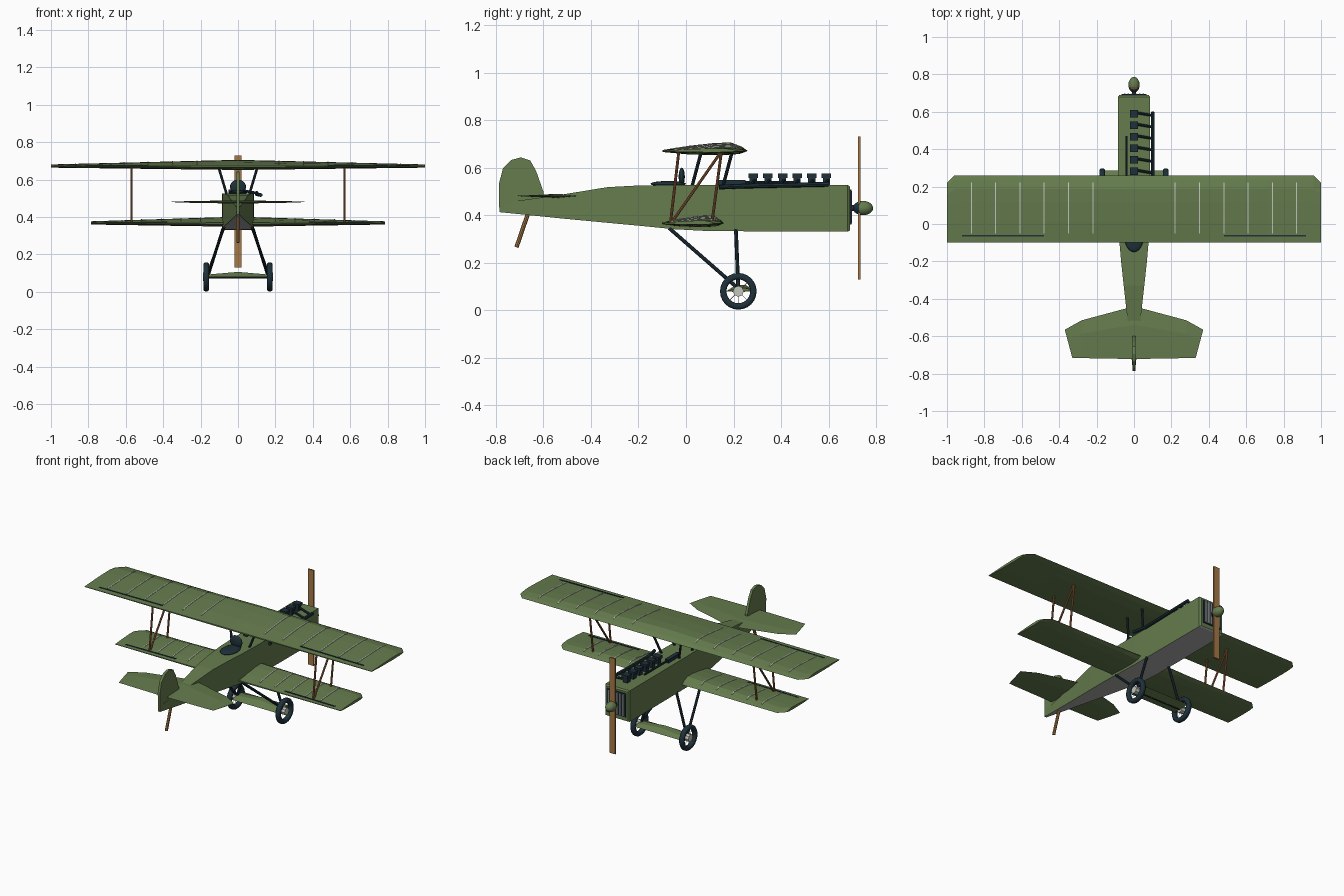
import bpy, bmesh, math
from mathutils import Vector

if "Cube" in bpy.data.objects:
    bpy.data.objects.remove(bpy.data.objects["Cube"], do_unlink=True)


def material(name, rgb):
    m = bpy.data.materials.new(name)
    m.use_nodes = True
    m.diffuse_color = (*rgb, 1)
    m.node_tree.nodes["Principled BSDF"].inputs["Base Color"].default_value = (*rgb, 1)
    return m


GREEN = material("olive green", (0.13, 0.20, 0.075))
GREY = material("grey", (0.43, 0.43, 0.42))
PALE = material("pale metal", (0.55, 0.57, 0.52))
DARK = material("dark metal", (0.013, 0.03, 0.042))
WOOD = material("light wood", (0.38, 0.19, 0.06))
STRUT = material("strut wood", (0.28, 0.11, 0.04))


def finish(name, bm, mat, smooth=False):
    bmesh.ops.recalc_face_normals(bm, faces=bm.faces)
    me = bpy.data.meshes.new(name)
    bm.to_mesh(me)
    bm.free()
    me.materials.append(mat)
    ob = bpy.data.objects.new(name, me)
    bpy.context.collection.objects.link(ob)
    if smooth:
        me.polygons.foreach_set("use_smooth", [True] * len(me.polygons))
    return ob


def loft(name, rings, mat):
    """Skin a row of equal rings of points and close both ends."""
    bm = bmesh.new()
    vs = [[bm.verts.new(p) for p in ring] for ring in rings]
    n = len(vs[0])
    for a, b in zip(vs, vs[1:]):
        for i in range(n):
            j = (i + 1) % n
            bm.faces.new((a[i], a[j], b[j], b[i]))
    bm.faces.new(vs[0])
    bm.faces.new(vs[-1])
    return finish(name, bm, mat)


def box(name, lo, hi, mat):
    return loft(name, [[(x, lo[1], lo[2]), (x, hi[1], lo[2]), (x, hi[1], hi[2]), (x, lo[1], hi[2])]
                       for x in (lo[0], hi[0])], mat)


def rod(name, a, b, r, mat, sides=8):
    a, b = Vector(a), Vector(b)
    bm = bmesh.new()
    bmesh.ops.create_cone(bm, cap_ends=True, segments=sides, radius1=r, radius2=r, depth=(b - a).length)
    bm.transform((b - a).to_track_quat("Z", "Y").to_matrix().to_4x4())
    bmesh.ops.translate(bm, verts=bm.verts, vec=(a + b) / 2)
    return finish(name, bm, mat)


def ball(name, centre, size, mat, sides=16):
    bm = bmesh.new()
    bmesh.ops.create_uvsphere(bm, u_segments=sides, v_segments=10, radius=1)
    bmesh.ops.scale(bm, verts=bm.verts, vec=size)
    bmesh.ops.translate(bm, verts=bm.verts, vec=centre)
    return finish(name, bm, mat, True)


# Fuselage: y, half width, bottom, top; grey belly
stations = [(-0.785, 0.006, 0.413, 0.45), (-0.52, 0.034, 0.386, 0.487), (-0.33, 0.055, 0.368, 0.518),
            (-0.2, 0.069, 0.356, 0.525), (-0.05, 0.082, 0.341, 0.527), (0.1, 0.085, 0.333, 0.527),
            (0.68, 0.085, 0.331, 0.527), (0.69, 0.078, 0.336, 0.52)]
fuselage = loft("fuselage", [[(-w, y, lo), (w, y, lo), (w, y, hi), (-w, y, hi)]
                             for y, w, lo, hi in stations], GREEN)
fuselage.data.materials.append(GREY)
for f in fuselage.data.polygons:
    if f.normal.z < -0.7:
        f.material_index = 1

# Wings: aerofoil in chord fraction from the trailing edge, and height
TOP = [(0, 0.12), (0.3, 0.6), (0.6, 0.93), (0.8, 1), (0.93, 0.5), (1, 0)]
FOIL = TOP + [(0.9, -0.35), (0.7, -0.5), (0.3, -0.4), (0, -0.12)]


def wing(name, span, back, front, z0, ribs, aileron):
    chord = front - back

    def thickness(x):
        return 0.036 * (1 - 0.68 * abs(x) / span)

    def top(x, t):
        for (t0, h0), (t1, h1) in zip(TOP, TOP[1:]):
            if t <= t1:
                return z0 + thickness(x) * (h0 + (h1 - h0) * (t - t0) / (t1 - t0))

    def section(x):
        c = chord - (0.04 if abs(x) == span else 0)
        return [(x, back + c * t, z0 + thickness(x) * h) for t, h in FOIL]

    cuts = [span, span - 0.04, span * 0.72, span * 0.48, span * 0.24]
    loft(name, [section(x) for x in [-c for c in cuts] + [0] + cuts[::-1]], GREEN)

    def strip(label, points, du, dv, mat):
        loft(label, [[(x + sx * du, back + chord * t + sx * dv, top(x, t) + dz)
                      for sx, dz in ((-1, -0.003), (1, -0.003), (1, 0.0025), (-1, 0.0025))]
                     for x, t in points], mat)

    for side in (-1, 1):
        for x in ribs:
            strip(name + "_rib", [(side * x, t) for t in (0.13, 0.3, 0.6, 0.8, 0.89)], 0.0028, 0, PALE)
        strip(name + "_aileron_gap", [(side * x, 0.1) for x in aileron], 0, 0.0045, DARK)


wing("upper_wing", 1.0, -0.098, 0.26, 0.67, [0.22 + 0.13 * i for i in range(6)], (0.48, 0.92))
wing("lower_wing", 0.785, -0.1, 0.16, 0.366, [0.2 + 0.105 * i for i in range(5)], (0.38, 0.73))

# Struts and landing gear, both sides
for s in (-1, 1):
    x = s * 0.57
    rod("rear_wing_strut", (x, -0.065, 0.37), (x, -0.03, 0.67), 0.006, STRUT)
    rod("front_wing_strut", (x, 0.11, 0.375), (x, 0.15, 0.675), 0.006, STRUT)
    rod("diagonal_wing_strut", (x, -0.06, 0.37), (x, 0.15, 0.67), 0.006, STRUT)
    for y in (0.025, 0.155):
        rod("cabane_strut", (s * 0.06, y, 0.52), (s * 0.105, y + 0.04, 0.67), 0.007, DARK)
    rod("rear_gear_leg", (s * 0.075, -0.07, 0.345), (s * 0.16, 0.21, 0.1), 0.008, DARK)
    rod("front_gear_leg", (s * 0.08, 0.21, 0.34), (s * 0.16, 0.22, 0.085), 0.008, DARK)

    # Wheel: tyre ring, hub and thin spokes
    bm = bmesh.new()
    ring = [(0.077, -0.007), (0.077, 0.007), (0.07, 0.015), (0.057, 0.015),
            (0.05, 0.009), (0.05, -0.009), (0.057, -0.015), (0.07, -0.015)]
    n = 24
    vs = [[bm.verts.new((s * 0.17 + w, 0.22 + r * math.cos(a), 0.08 + r * math.sin(a))) for r, w in ring]
          for a in (math.tau * i / n for i in range(n))]
    for i in range(n):
        for j in range(8):
            k, l = (i + 1) % n, (j + 1) % 8
            bm.faces.new((vs[i][j], vs[i][l], vs[k][l], vs[k][j]))
    finish("tyre", bm, DARK, True)
    rod("wheel_hub", (s * 0.155, 0.22, 0.08), (s * 0.186, 0.22, 0.08), 0.023, PALE, sides=8)
    for i in range(8):
        a = math.tau * i / 8
        rod("wheel_spoke", (s * 0.17, 0.22, 0.08),
            (s * 0.17, 0.22 + 0.053 * math.cos(a), 0.08 + 0.053 * math.sin(a)), 0.0012, PALE, sides=4)

    # Tailplane half: thick at the root, sharp at the edges
    plan = [((0, -0.44), (0, -0.722), 0.009), ((s * 0.28, -0.515), (s * 0.28, -0.717), 0.004),
            ((s * 0.37, -0.565), (s * 0.33, -0.715), 0.001)]
    rings = []
    for (fx, fy), (bx, by), h in plan:
        mx, my = fx * 0.65 + bx * 0.35, fy * 0.65 + by * 0.35
        rings.append([(fx, fy, 0.481), (mx, my, 0.481 + h), (bx, by, 0.481), (mx, my, 0.481 - h)])
    loft("tailplane", rings, GREEN)

loft("axle_fairing", [[(x, 0.17, 0.08), (x, 0.21, 0.08 + h), (x, 0.25, 0.08 + h), (x, 0.285, 0.085), (x, 0.23, 0.075)]
                      for x, h in ((-0.16, 0.013), (0, 0.027), (0.16, 0.013))], GREEN)
rod("axle", (-0.185, 0.22, 0.08), (0.185, 0.22, 0.08), 0.008, DARK)

# Fin and tail skid
outline = [(-0.785, 0.415), (-0.787, 0.53), (-0.77, 0.597), (-0.735, 0.632), (-0.695, 0.643),
           (-0.655, 0.63), (-0.63, 0.585), (-0.6, 0.5), (-0.6, 0.45)]
loft("fin", [[(x, y, z) for y, z in outline] for x in (-0.008, 0.008)], GREEN)
rod("tail_skid", (0, -0.66, 0.42), (0, -0.713, 0.265), 0.009, WOOD)

# Propeller, spinner with dark back, and radiator
box("propeller", (-0.02, 0.723, 0.13), (0.02, 0.733, 0.73), WOOD)
spinner = ball("spinner", (0, 0.744, 0.43), (0.03, 0.043, 0.03), GREEN)
spinner.data.materials.append(DARK)
for f in spinner.data.polygons:
    if f.center.y < 0.724:
        f.material_index = 1
rod("propeller_shaft", (0, 0.68, 0.43), (0, 0.725, 0.43), 0.012, DARK, sides=12)
box("radiator", (-0.066, 0.685, 0.36), (0.066, 0.695, 0.508), DARK)
for i in range(6):
    x = -0.05 + 0.02 * i
    box("radiator_slat", (x - 0.004, 0.69, 0.366), (x + 0.004, 0.699, 0.502), GREY)

# Engine: a row of cylinders with exhaust stubs into one pipe
for i in range(6):
    y = 0.283 + 0.0615 * i
    box("cylinder", (-0.015, y - 0.015, 0.52), (0.015, y + 0.015, 0.56), DARK)
    box("cylinder_head", (-0.021, y - 0.02, 0.557), (0.021, y + 0.02, 0.575), DARK)
    rod("exhaust_stub", (0.01, y + 0.005, 0.545), (0.1, y - 0.01, 0.528), 0.007, DARK)
rod("exhaust_pipe", (0.1, 0.6, 0.53), (0.1, 0.22, 0.522), 0.01, DARK)
rod("exhaust_tail", (0.1, 0.225, 0.522), (0.122, 0.14, 0.518), 0.01, DARK)
rod("gun", (-0.04, 0.15, 0.538), (-0.04, 0.47, 0.538), 0.006, DARK)
box("gun_body", (-0.052, 0.13, 0.52), (-0.028, 0.25, 0.548), DARK)

# Cockpit rim and windscreen
ball("cockpit_rim", (0, -0.075, 0.532), (0.05, 0.075, 0.012), DARK, 20)
ball("windscreen", (0, -0.018, 0.562), (0.043, 0.013, 0.038), DARK)
